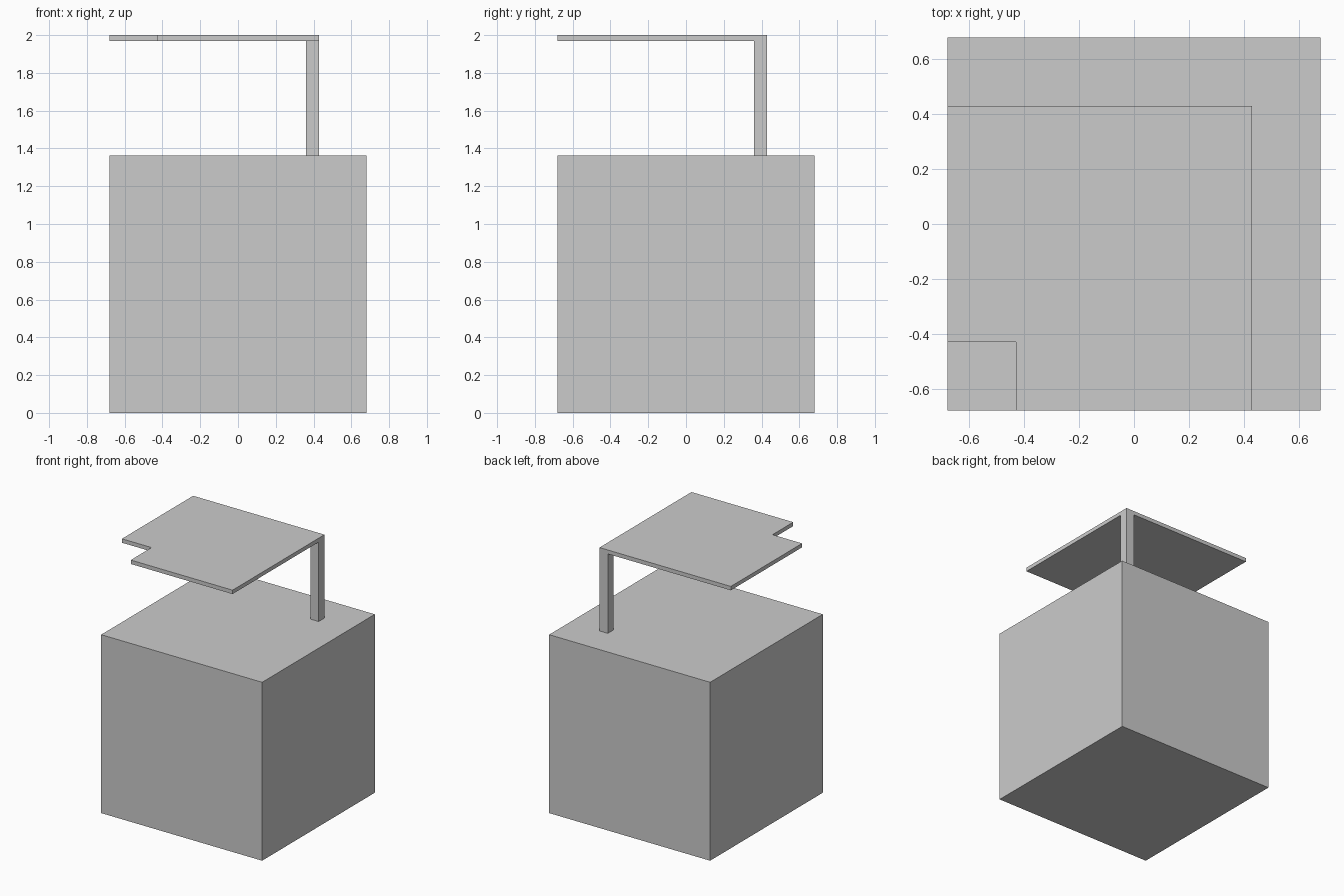
import bpy

if "Cube" in bpy.data.objects:
    bpy.data.objects.remove(bpy.data.objects["Cube"])

HALF = 0.68      # half width of the cube
BASE_TOP = 1.363
TOP = 2.0
PLATE_BOTTOM = 1.97
OUT, IN = 0.43, 0.36   # outer and inner faces of the post


def box(name, lo, hi):
    x0, y0, z0 = lo
    x1, y1, z1 = hi
    verts = [(x, y, z) for z in (z0, z1) for x, y in ((x0, y0), (x1, y0), (x1, y1), (x0, y1))]
    faces = [(3, 2, 1, 0), (4, 5, 6, 7)]
    faces += [(i, (i + 1) % 4, (i + 1) % 4 + 4, i + 4) for i in range(4)]
    mesh = bpy.data.meshes.new(name)
    mesh.from_pydata(verts, [], faces)
    obj = bpy.data.objects.new(name, mesh)
    bpy.context.collection.objects.link(obj)
    return obj


def cut(target, lo, hi):
    cutter = box("cutter", lo, hi)
    bpy.context.view_layer.objects.active = target
    mod = target.modifiers.new("cut", 'BOOLEAN')
    mod.operation = 'DIFFERENCE'
    mod.solver = 'EXACT'
    mod.object = cutter
    bpy.ops.object.modifier_apply(modifier=mod.name)
    bpy.data.objects.remove(cutter)


# Solid cube
box("base_cube", (-HALF, -HALF, 0), (HALF, HALF, BASE_TOP))

# Notched plate and corner post, carved from one block so outer faces stay flush
bracket = box("post_and_plate", (-HALF, -HALF, BASE_TOP), (OUT, OUT, TOP))
cut(bracket, (-1, -1, 1), (IN, 1, PLATE_BOTTOM))       # space left of the post
cut(bracket, (-1, -1, 1), (1, IN, PLATE_BOTTOM))       # space in front of the post
cut(bracket, (-1, -1, 1), (-OUT, -OUT, 3))             # corner notch
